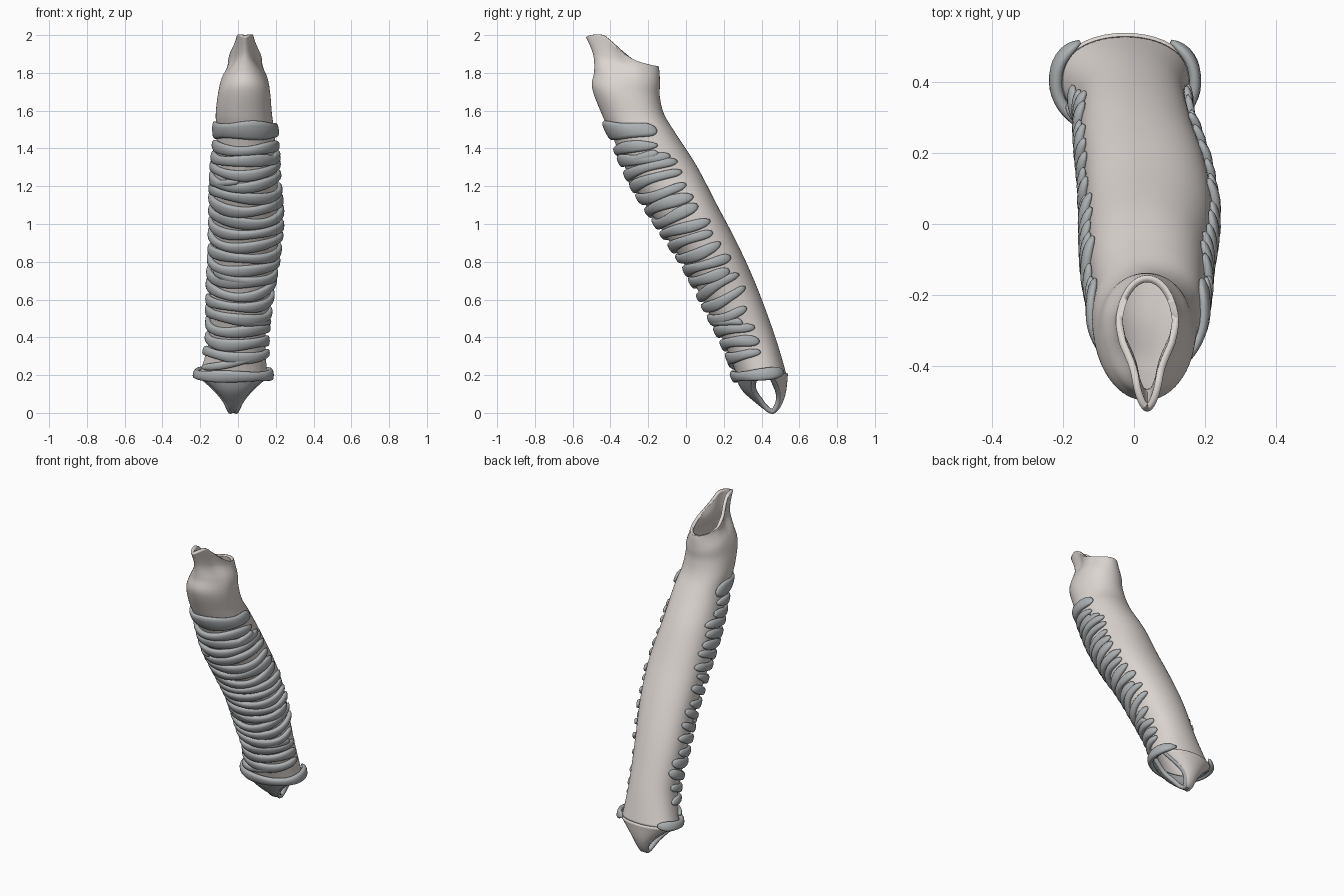
import bpy, bmesh, math, random
from mathutils import Vector

if "Cube" in bpy.data.objects:
    bpy.data.objects.remove(bpy.data.objects["Cube"])
random.seed(4)

def material(name, rgb):
    m = bpy.data.materials.new(name)
    m.diffuse_color = (*rgb, 1)
    m.use_nodes = True
    m.node_tree.nodes["Principled BSDF"].inputs["Base Color"].default_value = m.diffuse_color
    return m

BEIGE = material("membrane", (0.72, 0.67, 0.64))
GREY = material("cartilage", (0.42, 0.44, 0.45))

# cross sections, top to bottom: front y, front z, back y, back z, left x, right x, front pinch
ROWS = [(-.53, 1.99, -.145, 1.835, -.055, .13, .45),
        (-.492, 1.9, -.14, 1.80, -.06, .135, .4),
        (-.486, 1.81, -.138, 1.74, -.09, .16, .12),
        (-.497, 1.72, -.138, 1.67, -.105, .17, 0),
        (-.445, 1.58, -.115, 1.58, -.118, .18, 0),
        (-.388, 1.46, -.055, 1.48, -.113, .195, 0),
        (-.285, 1.22, .055, 1.31, -.13, .205, 0),
        (-.135, .98, .165, 1.10, -.135, .222, 0),
        (-.005, .78, .27, .90, -.14, .205, 0),
        (.107, .56, .37, .68, -.15, .17, 0),
        (.207, .36, .47, .41, -.155, .145, 0),
        (.272, .19, .53, .21, -.205, .155, 0)]

def spline(rows, u):
    """Catmull-Rom through rows, u in 0..len-1"""
    n = len(rows) - 1
    i = max(0, min(int(u), n - 1))
    t = u - i
    p = [rows[max(0, min(n, i + k))] for k in (-1, 0, 1, 2)]
    return [.5 * (2*b + (c-a)*t + (2*a-5*b+4*c-d)*t*t + (3*b-a-3*c+d)*t**3) for a, b, c, d in zip(*p)]

def surf(a, u):
    """Point on the tube wall; a = 0 at the front"""
    fy, fz, by, bz, xl, xr, pinch = spline(ROWS, u)
    c, s = math.cos(a), math.sin(a)
    c2 = c if c > 0 else -abs(c) ** .8
    g = max(0, min(1, (c + .3) / .8))
    w = (xr - xl) / 2 * (1 - pinch * g * g * (3 - 2 * g))
    k = .5 + .5 * c2
    # the top rim steps down behind the front tongue
    bump = max(0, 1 - u) * (.055 * g * g * (1 - max(0, c) ** 3) - .02 * s * s * (1 - g))
    return Vector(((xl + xr) / 2 + w * s, by + (fy - by) * k, bz + (fz - bz) * k + bump))

def u_at(z):
    lo, hi = 0, len(ROWS) - 1
    for _ in range(30):
        m = (lo + hi) / 2
        lo, hi = (m, hi) if spline(ROWS, m)[1] > z else (lo, m)
    return lo

def grid_object(name, rows, mat, wrap=False, caps=False, thick=0, offset=-1):
    bm = bmesh.new()
    vs = [[bm.verts.new(p) for p in r] for r in rows]
    n = len(rows[0])
    for r, q in zip(vs, vs[1:]):
        for j in range(n if wrap else n - 1):
            k = (j + 1) % n
            bm.faces.new((r[j], r[k], q[k], q[j]))
    if caps:
        bm.faces.new(vs[0])
        bm.faces.new(vs[-1][::-1])
    bmesh.ops.recalc_face_normals(bm, faces=bm.faces)
    if wrap and not caps:  # open tube: make the normals point outwards
        mid = sum(rows[len(rows) // 2], Vector()) / n
        f = vs[len(rows) // 2][0].link_faces[0]
        if f.normal.dot(f.calc_center_median() - mid) < 0:
            bmesh.ops.reverse_faces(bm, faces=bm.faces)
    me = bpy.data.meshes.new(name)
    bm.to_mesh(me)
    bm.free()
    for f in me.polygons:
        f.use_smooth = True
    me.materials.append(mat)
    ob = bpy.data.objects.new(name, me)
    bpy.context.collection.objects.link(ob)
    if thick:
        so = ob.modifiers.new("wall", 'SOLIDIFY')
        so.thickness, so.offset = thick, offset
    return ob

# hollow tube wall
N = 64
LAST = len(ROWS) - 1
grid_object("tube_wall", [[surf(2 * math.pi * j / N, LAST * i / 110) for j in range(N)]
                          for i in range(111)], BEIGE, wrap=True, thick=.02)

def c_ring(name, z, half, left=115, right=115, wave=.012, slant=0, lift=.008):
    """Flattened cartilage band wrapped around the front of the tube"""
    p1, p2 = random.uniform(0, 6), random.uniform(0, 6)
    rows, n = [], 44
    for i in range(n + 1):
        f = i / n
        a = math.radians(-left + (left + right) * f)
        u = u_at(z + wave * math.sin(2.2 * a + p1) + slant * a)
        p = surf(a, u)
        t = (surf(a, u + .02) - surf(a, u - .02)).normalized()
        nrm = (surf(a + .02, u) - surf(a - .02, u)).cross(t).normalized()
        if nrm.dot(p - (surf(0, u) + surf(math.pi, u)) / 2) < 0:
            nrm = -nrm
        e = max(.12, 1 - abs(2 * f - 1) ** 12) ** .6
        h = half * e * (1 + .15 * math.sin(3 * a + p2))
        sec = []
        for k in range(12):
            q = 2 * math.pi * k / 12
            cq, sq = math.cos(q), math.sin(q)
            sec.append(p + nrm * (lift + .017 * e * math.copysign(abs(cq) ** .8, cq))
                       + t * h * math.copysign(abs(sq) ** .8, sq))
        rows.append(sec)
    grid_object(name, rows, GREY, wrap=True, caps=True)

# stack of rings down the windpipe, the top one broad
c_ring("top_ring", 1.495, .05, 112, 112, .004)
COUNT = 18
for i in range(COUNT):
    z = 1.395 - i * (1.395 - .30) / (COUNT - 1)
    c_ring(f"ring_{i + 1}", z, random.uniform(.027, .032), random.uniform(98, 120),
           random.uniform(98, 120), .008, random.uniform(-.006, .006))
# slanted bridges where neighbouring rings fuse
for i, (z, l, r, s) in enumerate([(1.30, -40, 95, .03), (1.23, 80, -10, .03), (.70, 60, 40, -.03),
                                  (.50, -20, 90, -.04), (.27, 70, 60, .03)]):
    c_ring(f"ring_bridge_{i + 1}", z, .02, l, r, .006, s)
c_ring("bottom_ring", .195, .03, 138, 138, .003, 0, .018)

# saddle at the fork: a strip running from the front wall under to the back wall
PATH = [(.272, .19, 1), (.305, .125, .56), (.37, .065, .26), (.44, .014, .11),
        (.48, .02, .11), (.517, .10, .32), (.53, .21, 1)]
F0, B0 = surf(0, LAST), surf(math.pi, LAST)

def saddle(a, v):
    y, z, s = spline(PATH, v * (len(PATH) - 1))
    k = max(0, min(1, (v - .35) / .3))
    off = (surf(a, LAST) - F0).lerp(surf(math.pi - a, LAST) - B0, k)
    xc = F0.x + (B0.x - F0.x) * v
    return Vector((xc + off.x * s, y + off.y * s, z + off.z * s))

W = math.radians(74)
def strip(v0, v1, n):
    return [[saddle(-W + 2 * W * j / 16, v0 + (v1 - v0) * i / n) for j in range(17)] for i in range(n + 1)]
grid_object("fork_saddle_front", strip(0, .6, 20), GREY, thick=.02, offset=0)
grid_object("fork_saddle_back", strip(.6, 1, 14), BEIGE, thick=.02, offset=0)

# thick rims round the two side openings
for name, sg in (("left_opening_rim", -1), ("right_opening_rim", 1)):
    pts = [saddle(sg * W, i / 24) for i in range(25)]
    pts += [surf(sg * (math.pi - W + (2 * W - math.pi) * i / 8), LAST) for i in range(1, 8)]
    cu = bpy.data.curves.new(name, 'CURVE')
    cu.dimensions = '3D'
    cu.bevel_depth, cu.bevel_resolution = .014, 3
    sp = cu.splines.new('POLY')
    sp.points.add(len(pts) - 1)
    for q, p in zip(sp.points, pts):
        q.co = (*p, 1)
    sp.use_cyclic_u = True
    sp.use_smooth = True
    cu.materials.append(GREY)
    bpy.context.collection.objects.link(bpy.data.objects.new(name, cu))
